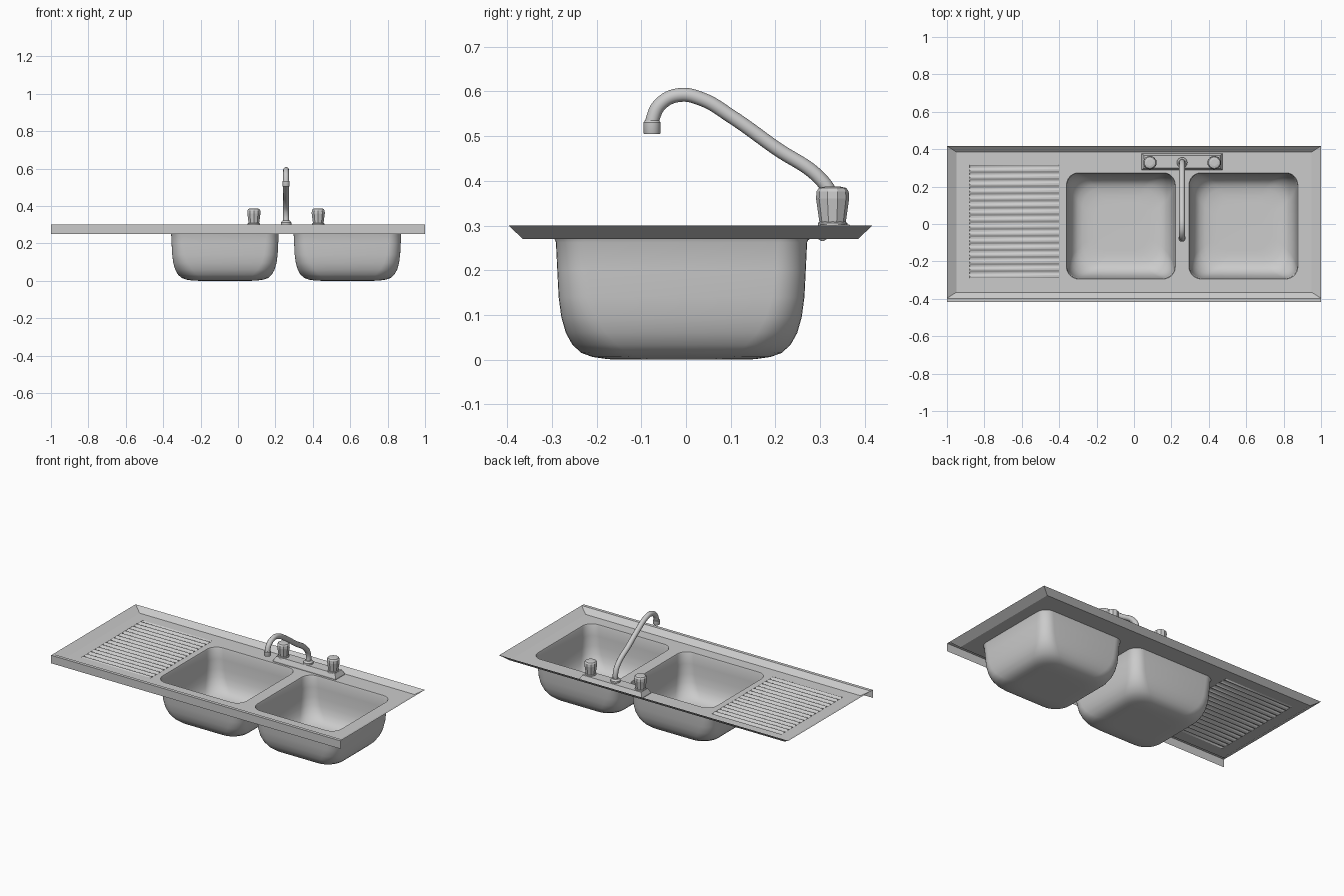
import bpy, bmesh, math
from mathutils import Vector

if "Cube" in bpy.data.objects:
    bpy.data.objects.remove(bpy.data.objects["Cube"])

steel = bpy.data.materials.new("stainless steel")
steel.diffuse_color = (0.6, 0.6, 0.6, 1)
steel.use_nodes = True
steel.node_tree.nodes["Principled BSDF"].inputs["Base Color"].default_value = steel.diffuse_color
DECK = 0.27


def finish(name, bm, angle=35, smooth=True):
    bmesh.ops.remove_doubles(bm, verts=bm.verts, dist=1e-5)
    me = bpy.data.meshes.new(name)
    bm.to_mesh(me)
    bm.free()
    ob = bpy.data.objects.new(name, me)
    bpy.context.collection.objects.link(ob)
    me.materials.append(steel)
    if smooth:
        smooth_object(ob, angle)
    return ob


def smooth_object(ob, angle):
    bpy.ops.object.select_all(action='DESELECT')
    ob.select_set(True)
    bpy.context.view_layer.objects.active = ob
    bpy.ops.object.shade_smooth_by_angle(angle=math.radians(angle))


def rect(x0, x1, y0, y1, z):
    return [(x0, y0, z), (x1, y0, z), (x1, y1, z), (x0, y1, z)]


def rounded(cx, cy, hx, hy, r, z, n=8):
    pts = []
    for k, (sx, sy) in enumerate([(1, 1), (-1, 1), (-1, -1), (1, -1)]):
        for i in range(n + 1):
            a = math.pi / 2 * (k + i / n)
            pts.append((cx + sx * (hx - r) + r * math.cos(a),
                        cy + sy * (hy - r) + r * math.sin(a), z))
    return pts


def loft(bm, loops, cap_first=False, cap_last=False):
    rings = [[bm.verts.new(p) for p in l] for l in loops]
    for a, b in zip(rings, rings[1:]):
        for i in range(len(a)):
            j = (i + 1) % len(a)
            bm.faces.new((a[i], a[j], b[j], b[i]))
    if cap_first:
        bm.faces.new(rings[0][::-1])
    if cap_last:
        bm.faces.new(rings[-1])


def lathe(name, x, y, profile, n, smooth=True, angle=35, turn=0.0):
    bm = bmesh.new()
    loft(bm, [[(x + r * math.cos(turn + 2 * math.pi * i / n),
                y + r * math.sin(turn + 2 * math.pi * i / n), z) for i in range(n)]
              for r, z in profile], True, True)
    return finish(name, bm, angle, smooth)


# basins: thin shells lofted from rounded rectangles (inset, height, corner radius)
BASINS = {"left_basin": -0.07, "right_basin": 0.585}
BY, HX, HY = -0.01, 0.291, 0.284
LEVELS = [(0, DECK, .065), (.003, .262, .065), (.006, .2, .068), (.009, .14, .072),
          (.015, .095, .08), (.025, .06, .09), (.04, .033, .1), (.06, .015, .1),
          (.085, .006, .1), (.12, .001, .09), (.15, 0, .08)]
for name, cx in BASINS.items():
    bm = bmesh.new()
    loft(bm, [rounded(cx, BY, HX - d, HY - d, r, z) for d, z, r in LEVELS], cap_last=True)
    bmesh.ops.reverse_faces(bm, faces=[f for f in bm.faces if f.normal.z < 0])
    bmesh.ops.recalc_face_normals(bm, faces=bm.faces)
    finish(name, bm, 50)

# deck sheet with holes for the basins and the ribbed drainer
X0, X1, Y0, Y1 = -0.88, -0.40, -0.29, 0.315
inner = rect(-0.95, 0.95, -0.365, 0.385, DECK)
bm = bmesh.new()
holes = [inner, rect(X0, X1, Y0, Y1, DECK)]
holes += [rounded(cx, BY, HX, HY, .065, DECK) for cx in BASINS.values()]
edges = []
for loop in holes:
    vs = [bm.verts.new(p) for p in loop]
    edges += [bm.edges.new((vs[i], vs[(i + 1) % len(vs)])) for i in range(len(vs))]
bmesh.ops.triangle_fill(bm, use_beauty=True, use_dissolve=False, edges=edges,
                        normal=Vector((0, 0, 1)))
for f in bm.faces:
    f.normal_update()
    if f.normal.z < 0:
        f.normal_flip()
# sloping rim
loft(bm, [rect(-1, 1, -0.397, 0.417, 0.30), inner])
# front roll and apron
for a, b in (((-0.397, .30), (-0.417, .30)), ((-0.417, .30), (-0.417, .25))):
    bm.faces.new([bm.verts.new(p) for p in
                  ((-1, a[0], a[1]), (-1, b[0], b[1]), (1, b[0], b[1]), (1, a[0], a[1]))])
finish("deck", bm, 20)

# ribbed drainer: sine ridges with short end walls
bm = bmesh.new()
RIBS, STEP = 16, 8
rows = []
for i in range(RIBS * STEP + 1):
    y = Y0 + (Y1 - Y0) * i / (RIBS * STEP)
    z = DECK + 0.005 * math.sin(2 * math.pi * i / STEP)
    rows.append([bm.verts.new(p) for p in ((X0, y, DECK), (X0 + .002, y, z),
                                           (X1 - .002, y, z), (X1, y, DECK))])
for a, b in zip(rows, rows[1:]):
    for k in range(3):
        bm.faces.new((a[k], a[k + 1], b[k + 1], b[k]))
finish("drainer_ribs", bm, 50)

# tap base plate
TX, TY = 0.257, 0.333
bm = bmesh.new()
loft(bm, [rect(TX - hx, TX + hx, TY - hy, TY + hy, z) for hx, hy, z in
          ((.216, .045, DECK), (.216, .045, .277), (.203, .033, .302))], True, True)
finish("tap_base", bm, smooth=False)

# faceted handles on round collars
for side, x in (("left", TX - .172), ("right", TX + .172)):
    lathe(side + "_handle_collar", x, .328, [(.033, .29), (.033, .306), (.026, .31)], 24)
    lathe(side + "_handle", x, .328,
          [(.029, .304), (.037, .36), (.036, .376), (.031, .384), (.018, .387)],
          10, smooth=False, turn=math.pi / 10)

# spout: collar, bent tube and nozzle
lathe("spout_collar", TX, .328, [(.028, .29), (.028, .312), (.019, .322)], 24)
cu = bpy.data.curves.new("spout", 'CURVE')
cu.dimensions = '3D'
cu.bevel_depth = 0.0155
cu.bevel_resolution = 4
cu.resolution_u = 8
cu.use_fill_caps = True
path = [(.328, .30), (.327, .36), (.303, .402), (.2, .474), (.1, .545), (.035, .583),
        (-.015, .592), (-.056, .573), (-.074, .54), (-.076, .52)]
sp = cu.splines.new('BEZIER')
sp.bezier_points.add(len(path) - 1)
for bp, (y, z) in zip(sp.bezier_points, path):
    bp.co = (TX, y, z)
    bp.handle_left_type = bp.handle_right_type = 'AUTO'
spout = bpy.data.objects.new("spout", cu)
bpy.context.collection.objects.link(spout)
cu.materials.append(steel)
bpy.ops.object.select_all(action='DESELECT')
spout.select_set(True)
bpy.context.view_layer.objects.active = spout
bpy.ops.object.convert(target='MESH')
smooth_object(bpy.context.view_layer.objects.active, 45)
lathe("spout_nozzle", TX, -.076, [(.018, .505), (.019, .507), (.019, .531), (.016, .535)], 24)
